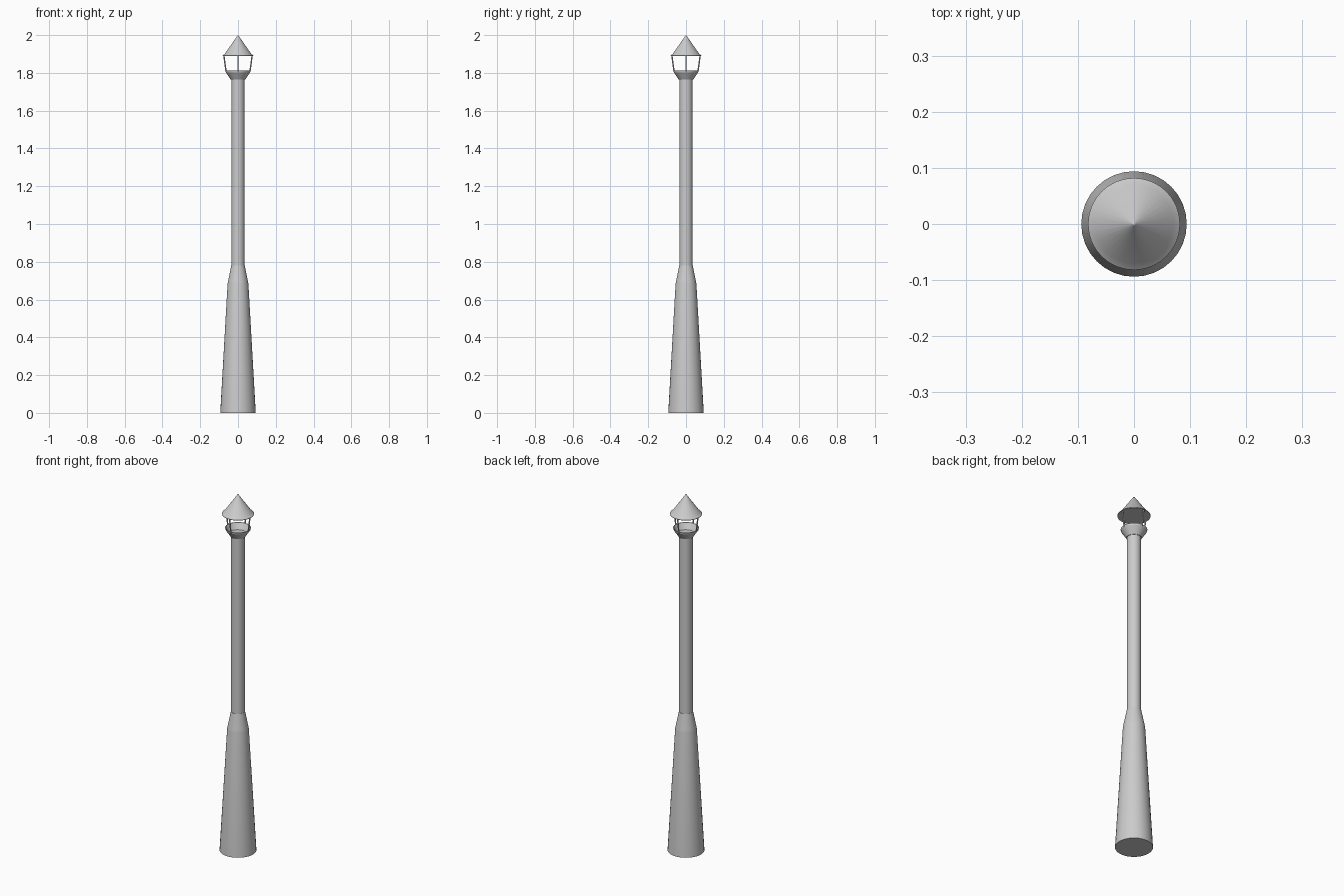
import bpy, bmesh, math
from mathutils import Vector

if "Cube" in bpy.data.objects:
    bpy.data.objects.remove(bpy.data.objects["Cube"])

SIDES = 32


def finish(obj):
    bpy.ops.object.select_all(action='DESELECT')
    obj.select_set(True)
    bpy.context.view_layer.objects.active = obj
    bpy.ops.object.shade_smooth_by_angle(angle=math.radians(20))


def lathe(name, profile):
    """Spin an (r, z) profile around z; r = 0 makes a pole."""
    bm = bmesh.new()
    verts = [bm.verts.new((r, 0, z)) for r, z in profile]
    edges = [bm.edges.new(pair) for pair in zip(verts, verts[1:])]
    bmesh.ops.spin(bm, geom=verts + edges, cent=(0, 0, 0), axis=(0, 0, 1),
                   angle=math.tau, steps=SIDES, use_duplicate=False)
    bmesh.ops.remove_doubles(bm, verts=bm.verts, dist=1e-5)
    bmesh.ops.recalc_face_normals(bm, faces=bm.faces)
    mesh = bpy.data.meshes.new(name)
    bm.to_mesh(mesh)
    bm.free()
    obj = bpy.data.objects.new(name, mesh)
    bpy.context.collection.objects.link(obj)
    finish(obj)
    return obj


def rod(name, start, end, radius):
    a, b = Vector(start), Vector(end)
    bpy.ops.mesh.primitive_cylinder_add(vertices=8, radius=radius, depth=(b - a).length,
                                        location=(a + b) / 2)
    obj = bpy.context.object
    obj.name = name
    obj.rotation_euler = (b - a).to_track_quat('Z', 'Y').to_euler()
    return obj


# Tapered base with sloped shoulder
lathe("base", [(0, 0), (0.094, 0), (0.055, 0.685), (0.053, 0.695), (0.036, 0.78), (0, 0.78)])

# Straight shaft
lathe("shaft", [(0, 0.77), (0.035, 0.77), (0.035, 1.768), (0, 1.768)])

# Lantern cup, a flared shallow bowl
lathe("lantern_cup", [(0, 1.764), (0.038, 1.764), (0.064, 1.803), (0.066, 1.812),
                      (0.062, 1.812), (0.042, 1.78), (0, 1.78)])

# Four slanted lantern posts
for i in range(4):
    a = i * math.pi / 2
    c, s = math.cos(a), math.sin(a)
    rod(f"lantern_post_{i + 1}", (0.063 * c, 0.063 * s, 1.805),
        (0.075 * c, 0.075 * s, 1.893), 0.0035)

# Conical roof with flared eave
lathe("roof", [(0, 1.889), (0.082, 1.889), (0.082, 1.891), (0.070, 1.901), (0.003, 1.997), (0, 2.0)])
